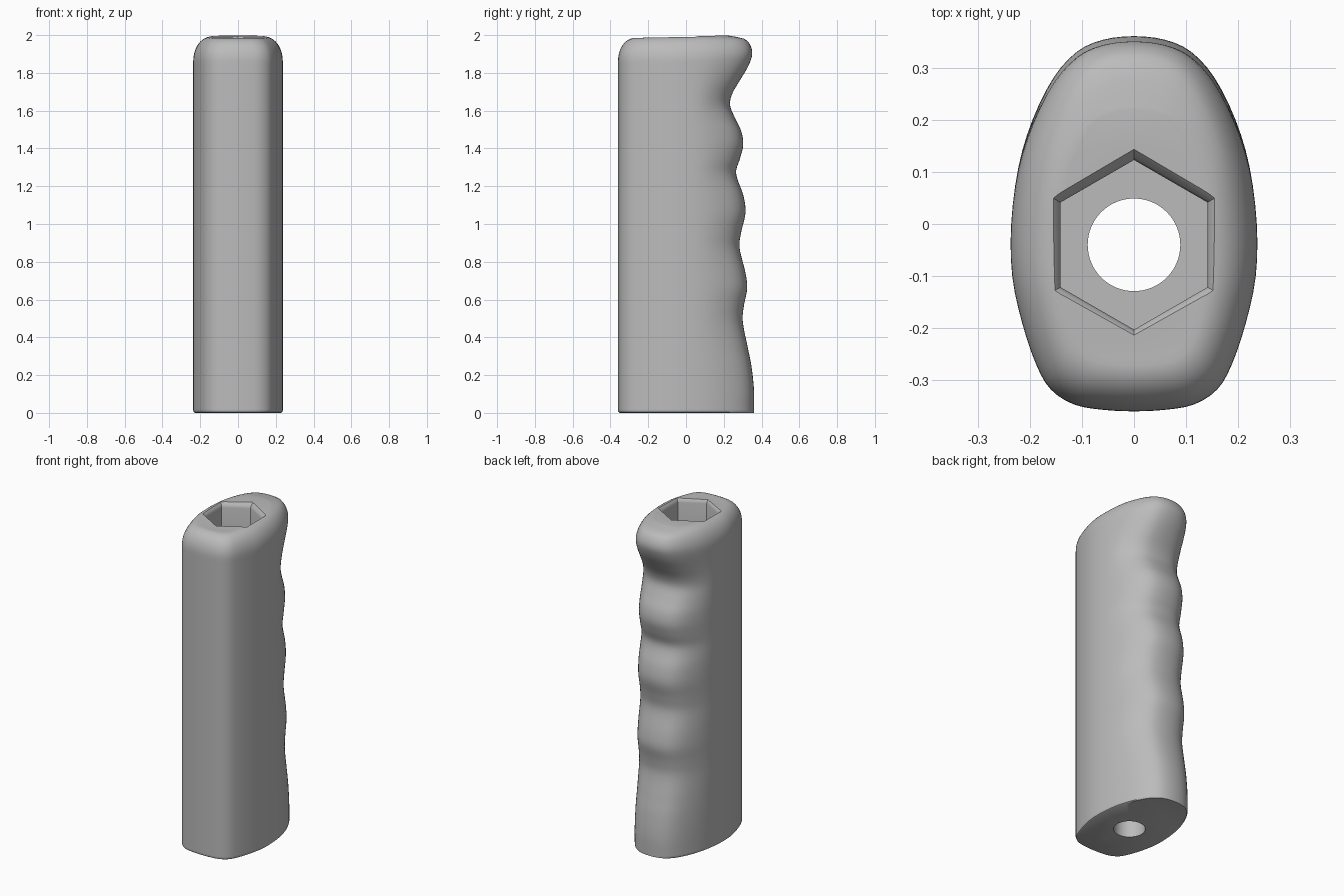
import bpy, bmesh, math
from mathutils import Vector

cube = bpy.data.objects.get("Cube")
if cube:
    bpy.data.objects.remove(cube, do_unlink=True)

mat = bpy.data.materials.new("plain grey")
mat.use_nodes = True
GREY = (0.5, 0.5, 0.5, 1)
mat.diffuse_color = GREY
mat.node_tree.nodes["Principled BSDF"].inputs["Base Color"].default_value = GREY


def curve(pts, v):
    """Smooth interpolation of (value, position) pairs sorted by position."""
    def slope(i):
        a, b = pts[max(i - 1, 0)], pts[min(i + 1, len(pts) - 1)]
        return (b[0] - a[0]) / (b[1] - a[1])
    v = min(max(v, pts[0][1]), pts[-1][1])
    i = max(k for k in range(len(pts) - 1) if pts[k][1] <= v)
    h = pts[i + 1][1] - pts[i][1]
    t = (v - pts[i][1]) / h
    return ((2*t**3 - 3*t*t + 1) * pts[i][0] + (t**3 - 2*t*t + t) * h * slope(i)
            + (3*t*t - 2*t**3) * pts[i + 1][0] + (t**3 - t*t) * h * slope(i + 1))


def make_object(name, bm):
    bmesh.ops.recalc_face_normals(bm, faces=bm.faces)
    me = bpy.data.meshes.new(name)
    bm.to_mesh(me)
    bm.free()
    me.materials.append(mat)
    ob = bpy.data.objects.new(name, me)
    bpy.context.collection.objects.link(ob)
    return ob


def loft(name, rings):
    bm = bmesh.new()
    loops = [[bm.verts.new(p) for p in ring] for ring in rings]
    n = len(loops[0])
    for a, b in zip(loops, loops[1:]):
        for i in range(n):
            j = (i + 1) % n
            bm.faces.new((a[i], a[j], b[j], b[i]))
    bm.faces.new(loops[0])
    bm.faces.new(loops[-1])
    return make_object(name, bm)


# Half outline of the egg-shaped cross-section, as (x, y)
half = [(0, -.36), (.06, -.357), (.115, -.347), (.16, -.318), (.188, -.27), (.215, -.19),
        (.234, -.1), (.236, 0), (.222, .11), (.195, .2), (.155, .28), (.11, .33), (.06, .353), (0, .36)]
ctrl = [Vector(p) for p in half]
mirror = [Vector((-x, y)) for x, y in half[-2:0:-1]]
loop = ctrl + mirror
outline = []
for i in range(len(loop)):
    p0, p1, p2, p3 = (loop[(i + k) % len(loop)] for k in (-1, 0, 1, 2))
    for t in (0, 1/3, 2/3):
        outline.append(0.5 * (2*p1 + (p2 - p0)*t + (2*p0 - 5*p1 + 4*p2 - p3)*t*t
                              + (3*p1 - p0 - 3*p2 + p3)*t**3))

# Finger-groove profile along the back, as (y, z)
back = [(.36, 0), (.36, .12), (.346, .25), (.326, .35), (.3, .49), (.307, .57), (.324, .66),
        (.315, .74), (.283, .88), (.293, .96), (.315, 1.06), (.304, 1.15), (.265, 1.27),
        (.287, 1.35), (.303, 1.42), (.293, 1.49), (.26, 1.56), (.233, 1.63), (.245, 1.69),
        (.285, 1.76), (.327, 1.83), (.347, 1.88), (.351, 1.91), (.338, 1.95), (.305, 1.98), (.22, 1.998)]


def section(z, inset, lift=0.0):
    """Cross-section at height z; the part behind y = 0.05 follows the grooves."""
    yb = curve(back, z)
    ring = []
    for x, y in outline:
        x *= 1 - inset / .237
        if y > .05:
            y = .05 + (y - .05) * (yb - .05) / .31
        elif y < -.1:
            y = -.1 + (y + .1) * (.26 - inset) / .26
        ring.append((x, y, z + lift * (y - .2)))
    return ring


# Grip body with rounded top and a slight bottom edge break
rings = [section(0, .01), section(.004, .003), section(.012, 0)]
rings += [section(.02 + 1.84 * i / 92, 0) for i in range(93)]
for k in range(1, 13):
    a = k / 12 * math.pi / 2
    z = 1.86 + .138 * math.sin(a)
    rings.append(section(z, .1 * (1 - math.cos(a)), .03 * (k / 12) ** 2))
grip = loft("grip_body", rings)


# Hex pocket with an eased rim, and the through hole
def polygon(n, r, z):
    return [(r * math.sin(math.tau * i / n), r * math.cos(math.tau * i / n) - .04, z) for i in range(n)]


pocket = loft("hex_pocket_cutter", [polygon(6, .163, 1.7), polygon(6, .163, 1.965),
                                    polygon(6, .168, 1.98), polygon(6, .182, 1.994), polygon(6, .2, 2.02)])
hole = loft("bolt_hole_cutter", [polygon(64, .089, -.1), polygon(64, .089, 1.8)])
for cutter in (pocket, hole):
    cutter.hide_render = True
    cutter.hide_set(True)
    mod = grip.modifiers.new(cutter.name, 'BOOLEAN')
    mod.operation = 'DIFFERENCE'
    mod.solver = 'EXACT'
    mod.object = cutter

# Apply the cuts, then smooth
bpy.context.view_layer.objects.active = grip
grip.select_set(True)
for mod in list(grip.modifiers):
    bpy.ops.object.modifier_apply(modifier=mod.name)
for cutter in (pocket, hole):
    bpy.data.objects.remove(cutter, do_unlink=True)
bpy.ops.object.shade_smooth_by_angle(angle=math.radians(35))
